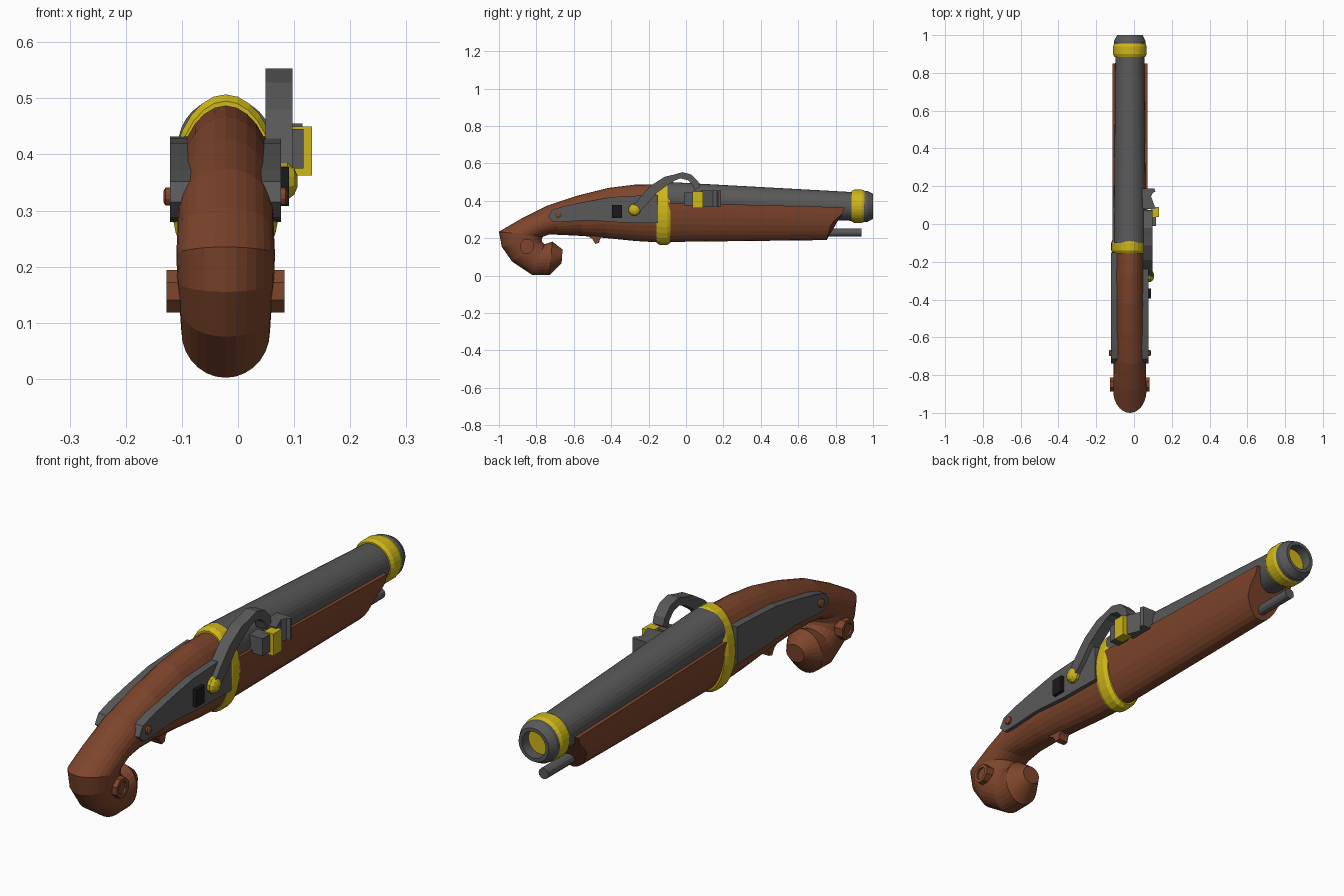
import bpy, bmesh
from math import sin, cos, pi

if "Cube" in bpy.data.objects:
    bpy.data.objects.remove(bpy.data.objects["Cube"])

CX = -0.022  # centre plane of the pistol body


def material(name, rgb):
    m = bpy.data.materials.new(name)
    m.diffuse_color = (*rgb, 1)
    m.use_nodes = True
    m.node_tree.nodes["Principled BSDF"].inputs["Base Color"].default_value = m.diffuse_color
    return m


WOOD = material("wood", (0.21, 0.06, 0.025))
BRASS = material("brass", (0.62, 0.47, 0.01))
STEEL = material("steel", (0.1, 0.1, 0.1))
BLACK = material("black", (0.01, 0.01, 0.01))


def loft(name, rings, mat):
    """Skin a list of equal-length vertex rings and cap both ends."""
    bm = bmesh.new()
    rows = [[bm.verts.new(p) for p in ring] for ring in rings]
    n = len(rows[0])
    for a, b in zip(rows, rows[1:]):
        for i in range(n):
            bm.faces.new((a[i], a[(i + 1) % n], b[(i + 1) % n], b[i]))
    bm.faces.new(rows[0])
    bm.faces.new(rows[-1])
    bmesh.ops.recalc_face_normals(bm, faces=bm.faces)
    me = bpy.data.meshes.new(name)
    bm.to_mesh(me)
    bm.free()
    me.materials.append(mat)
    ob = bpy.data.objects.new(name, me)
    bpy.context.collection.objects.link(ob)
    return ob


def ellipse(y0, z0, y1, z1, w, n=28):
    """Ellipse spanning two points of the side view, half width w in x."""
    ring = []
    for i in range(n):
        a = 2 * pi * i / n
        c = cos(a) / 2
        ring.append((CX + w * sin(a), (y0 + y1) / 2 + (y0 - y1) * c,
                     (z0 + z1) / 2 + (z0 - z1) * c))
    return ring


def turned_y(name, profile, z, mat, n=32):
    """Profile of (y, radius, centre height offset) turned round the barrel axis."""
    return loft(name, [ellipse(y, z + d + r, y, z + d - r, r, n) for y, r, d in profile], mat)


def turned_x(name, y, z, profile, mat, n):
    """Profile of (x, radius) turned round a sideways axis."""
    ang = [2 * pi * (i + 0.5) / n for i in range(n)]
    return loft(name, [[(x, y + r * cos(a), z + r * sin(a)) for a in ang]
                       for x, r in profile], mat)


def plate(name, outline, x0, x1, mat):
    """Side-view outline extruded across x."""
    return loft(name, [[(x, y, z) for y, z in outline] for x in (x0, x1)], mat)


def rect(y0, y1, z0, z1):
    return [(y0, z0), (y1, z0), (y1, z1), (y0, z1)]


# Grip: elliptical sections curling round into the butt
grip = [(-.10, .487, -.10, .175, .088), (-.27, .487, -.27, .185, .088),
        (-.42, .468, -.42, .200, .087), (-.58, .428, -.55, .212, .086),
        (-.74, .375, -.67, .218, .085), (-.88, .305, -.73, .220, .086),
        (-1.0, .235, -.765, .208, .088), (-.985, .155, -.772, .192, .086),
        (-.93, .075, -.77, .182, .082), (-.82, .002, -.757, .168, .079),
        (-.73, .002, -.715, .182, .079), (-.665, .068, -.660, .14, .04)]
loft("grip", [ellipse(*s) for s in grip], WOOD)

# Fore stock: half-round trough with a raked nose
def fore_ring(y_of, top, bottom):
    ring = []
    for i in range(17):
        a = pi * i / 16
        z = top - (top - bottom) * sin(a)
        ring.append((CX + .093 * cos(a), y_of(z), z))
    return ring


def nose(z):
    pts = [(.18, .75), (.28, .775), (.335, .84), (.37, .85)]
    for (z0, y0), (z1, y1) in zip(pts, pts[1:]):
        if z <= z1:
            return y0 + (y1 - y0) * (z - z0) / (z1 - z0)
    return .85


loft("fore_stock", [fore_ring(lambda z: -.10, .39, .18), fore_ring(nose, .365, .19)], WOOD)

# Barrel with flared, hollow muzzle
turned_y("barrel", [(-.10, .085, .046), (.885, .077, 0), (.95, .084, 0), (.97, .083, 0),
                    (1.0, .067, 0), (1.0, .053, 0), (.78, .053, 0)], .37, STEEL)

# Brass bands at muzzle and breech
turned_y("muzzle_band", [(.885, .082, 0), (.9, .089, 0), (.94, .089, 0), (.957, .082, 0)],
         .371, BRASS)
band = [(-.157, .175, .495, .091), (-.14, .164, .507, .099),
        (-.10, .164, .507, .099), (-.083, .175, .495, .091)]
loft("breech_band", [ellipse(y, t, y, b, w) for y, b, t, w in band], BRASS)

# Ramrod
turned_y("ramrod", [(.70, .022, 0), (.937, .022, 0)], .231, STEEL, 12)

# Lock plates on both sides, each with a rear screw
lock = [(-.15, .28), (-.15, .432), (-.25, .428), (-.40, .42), (-.54, .395), (-.65, .372),
        (-.715, .352), (-.738, .315), (-.71, .288), (-.66, .288), (-.52, .296), (-.35, .284)]
for side, label in ((1, "right"), (-1, "left")):
    plate("lock_plate_" + label, lock, CX + side * .06, CX + side * .099, STEEL)
    turned_x("plate_screw_" + label, -.683, .325,
             [(CX + side * .09, .017), (CX + side * .107, .017), (CX + side * .111, .01)], WOOD, 12)

# Octagonal boss through the butt, dished at both ends
turned_x("butt_boss", -.85, .156, [(-.119, .026), (-.127, .026), (-.127, .041),
                                   (.083, .041), (.083, .026), (.075, .026)], WOOD, 8)

# Trigger
plate("trigger", [(-.54, .22), (-.50, .195), (-.485, .17), (-.465, .175), (-.46, .195), (-.44, .22)],
      CX - .022, CX + .022, WOOD)

# Lock details: black square and brass pivot
plate("lock_window", rect(-.395, -.342, .308, .378), .06, .091, BLACK)
turned_x("cock_pivot", -.275, .352, [(.07, .033), (.088, .033), (.1, .024), (.106, .01)], BRASS, 10)

# Cock: curved arm arching forward over the pan
cock = [(-.29, .365), (-.245, .42), (-.19, .48), (-.115, .528), (-.065, .54), (-.02, .553),
        (.03, .54), (.065, .505), (.075, .475), (.045, .455), (.035, .485), (.01, .51),
        (-.03, .52), (-.06, .508), (-.10, .483), (-.16, .44), (-.205, .385), (-.245, .345)]
plate("cock", cock, .049, .097, STEEL)

# Jaw, brass tip and frizzen
plate("jaw", rect(-.01, .05, .375, .445), .045, .117, STEEL)
plate("jaw_tip", rect(.036, .09, .362, .45), .09, .132, BRASS)
frizzen = [(.04, .08), (.115, .08), (.1, .12), (.09, .145), (.1, .165), (.113, .172),
           (.108, .187), (.04, .187)]
loft("frizzen", [[(x, y, z) for x, y in frizzen] for z in (.368, .455)], STEEL)
